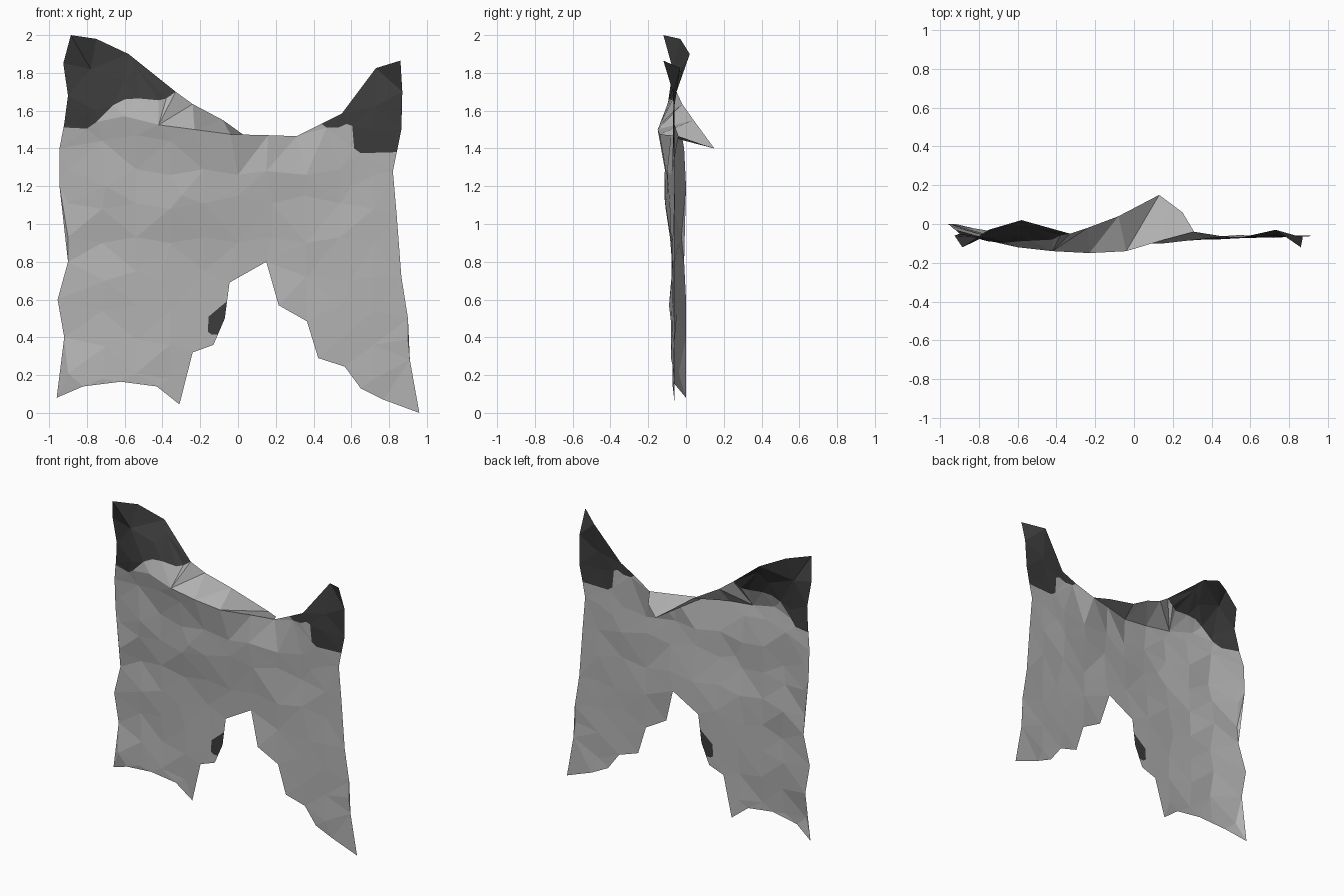
import bpy
import bmesh
import random
from mathutils import Vector
from mathutils.geometry import delaunay_2d_cdt

random.seed(4)
default_cube = bpy.data.objects.get("Cube")
if default_cube:
    bpy.data.objects.remove(default_cube, do_unlink=True)


def make_material(name, colour):
    material = bpy.data.materials.new(name)
    material.use_nodes = True
    material.diffuse_color = colour
    shader = material.node_tree.nodes["Principled BSDF"]
    shader.inputs["Base Color"].default_value = colour
    shader.inputs["Roughness"].default_value = 0.9
    return material


def add_object(name, bm, materials):
    mesh = bpy.data.meshes.new(name)
    bm.to_mesh(mesh)
    bm.free()
    for material in materials:
        mesh.materials.append(material)
    obj = bpy.data.objects.new(name, mesh)
    bpy.context.collection.objects.link(obj)
    return obj


pale_grey = make_material("pale grey cloth", (0.45, 0.45, 0.45, 1))
charcoal = make_material("charcoal cloth", (0.045, 0.045, 0.045, 1))

# Edges of the hanging cloth, as (x, y, z), walked anticlockwise from the front
ragged_hem = [
    (-.96, 0, .08), (-.82, -.05, .14), (-.62, -.07, .165), (-.43, -.07, .14),
    (-.31, -.06, .045), (-.24, -.07, .32), (-.13, -.07, .36), (-.07, -.07, .5),
    (-.045, -.07, .69), (.15, -.07, .8), (.215, -.09, .57), (.365, -.08, .485),
    (.425, -.08, .29), (.565, -.07, .245), (.65, -.07, .13), (.77, -.06, .07),
]
left_side = [
    (.96, -.06, 0), (.91, -.06, .28), (.9, -.06, .5), (.865, -.06, .72),
    (.84, -.06, 1.05), (.82, -.06, 1.28), (.865, -.06, 1.5), (.87, -.07, 1.7),
]
left_corner = [(.86, -.12, 1.865), (.73, -.03, 1.825), (.55, -.07, 1.585)]
fold_line = [
    (.31, -.04, 1.465), (.16, -.08, 1.47), (-.04, -.14, 1.475),
    (-.23, -.15, 1.5), (-.42, -.14, 1.525),
]
right_corner = [
    (-.33, -.05, 1.7), (-.58, .02, 1.9), (-.75, -.03, 1.98), (-.885, -.12, 2),
]
right_side = [
    (-.925, -.06, 1.85), (-.9, -.05, 1.68), (-.92, -.03, 1.53),
    (-.945, -.01, 1.4), (-.945, 0, 1.2), (-.9, -.01, .8), (-.955, 0, .6),
    (-.92, 0, .4),
]
outline = ragged_hem + left_side + left_corner + fold_line + right_corner + right_side

# Points that shape the billow inside the cloth
billow = [
    (-.6, -.12, 1.57), (-.75, -.09, 1.6), (-.6, -.06, 1.76), (-.78, -.07, 1.82),
    (-.3, -.115, 1.15), (0, -.1, 1.15), (.15, -.1, 1.28), (.35, -.07, 1.15),
    (-.7, -.08, 1.2), (-.7, -.06, .7), (-.7, -.06, .35), (-.4, -.075, .7),
    (.6, -.06, 1.2), (.6, -.07, .7), (.7, -.07, 1.5),
]

# Dark patches as flat (x, z) shapes that overrun the cloth edge
dark_patches = [
    [(-1, 1.515), (-.8, 1.505), (-.75, 1.54), (-.66, 1.63), (-.6, 1.66),
     (-.53, 1.665), (-.42, 1.655), (-.38, 1.665), (-.3, 1.72), (-.3, 2.1), (-1, 2.1)],
    [(.43, 1.54), (.47, 1.51), (.53, 1.51), (.575, 1.53), (.605, 1.52),
     (.615, 1.4), (.65, 1.375), (1, 1.385), (1, 2), (.43, 2)],
    [(-.16, .43), (-.14, .415), (-.03, .415), (-.03, .59), (-.065, .585),
     (-.09, .565), (-.155, .51)],
]

shape_points = [Vector(p) for p in outline + billow]


def cloth_depth(x, z):
    """Blend the depth of the known points by closeness."""
    total = weight_sum = 0
    for p in shape_points:
        distance = ((p.x - x) ** 2 + (p.z - z) ** 2) ** 0.5
        if distance < 0.002:
            return p.y
        weight = distance ** -3
        total += weight * p.y
        weight_sum += weight
    return total / weight_sum


def make_cloth():
    points = [Vector((p.x, p.z)) for p in shape_points]
    regions = [list(range(len(outline)))]
    for patch in dark_patches:
        regions.append(list(range(len(points), len(points) + len(patch))))
        points += [Vector(p) for p in patch]

    # Loose weave of inner points, leaving room around the shaped ones
    weave = set()
    step = 0.18
    for column in range(-5, 6):
        for row in range(1, 11):
            spot = Vector((column * step, row * step + 0.03 * (column % 2)))
            if all((spot - p).length > 0.08 for p in points):
                weave.add(len(points))
                points.append(spot)

    flat, _, faces, sources, _, owners = delaunay_2d_cdt(points, [], regions, 0, 1e-5)
    bm = bmesh.new()
    verts = []
    for p, source in zip(flat, sources):
        y = cloth_depth(p.x, p.y)
        if weave.intersection(source):
            y += random.uniform(-0.006, 0.006)
        verts.append(bm.verts.new((p.x, y, p.y)))
    for corners, owner in zip(faces, owners):
        if 0 in owner:
            face = bm.faces.new([verts[i] for i in corners])
            face.material_index = int(len(owner) > 1)
    loose = [v for v in bm.verts if not v.link_faces]
    bmesh.ops.delete(bm, geom=loose, context="VERTS")
    return add_object("hanging_cloth", bm, [pale_grey, charcoal])


# Flap turned over the fold line towards the back
def make_flap():
    free_edge = [
        (.25, .06, 1.43), (.13, .15, 1.4), (-.08, .04, 1.55),
        (-.24, -.02, 1.635), right_corner[0],
    ]
    bm = bmesh.new()
    front = [bm.verts.new(p) for p in fold_line]
    back = [bm.verts.new(p) for p in free_edge]
    for i in range(len(front) - 1):
        bm.faces.new((front[i], back[i], front[i + 1]))
        bm.faces.new((front[i + 1], back[i], back[i + 1]))
    return add_object("folded_flap", bm, [pale_grey])


make_cloth()
make_flap()
